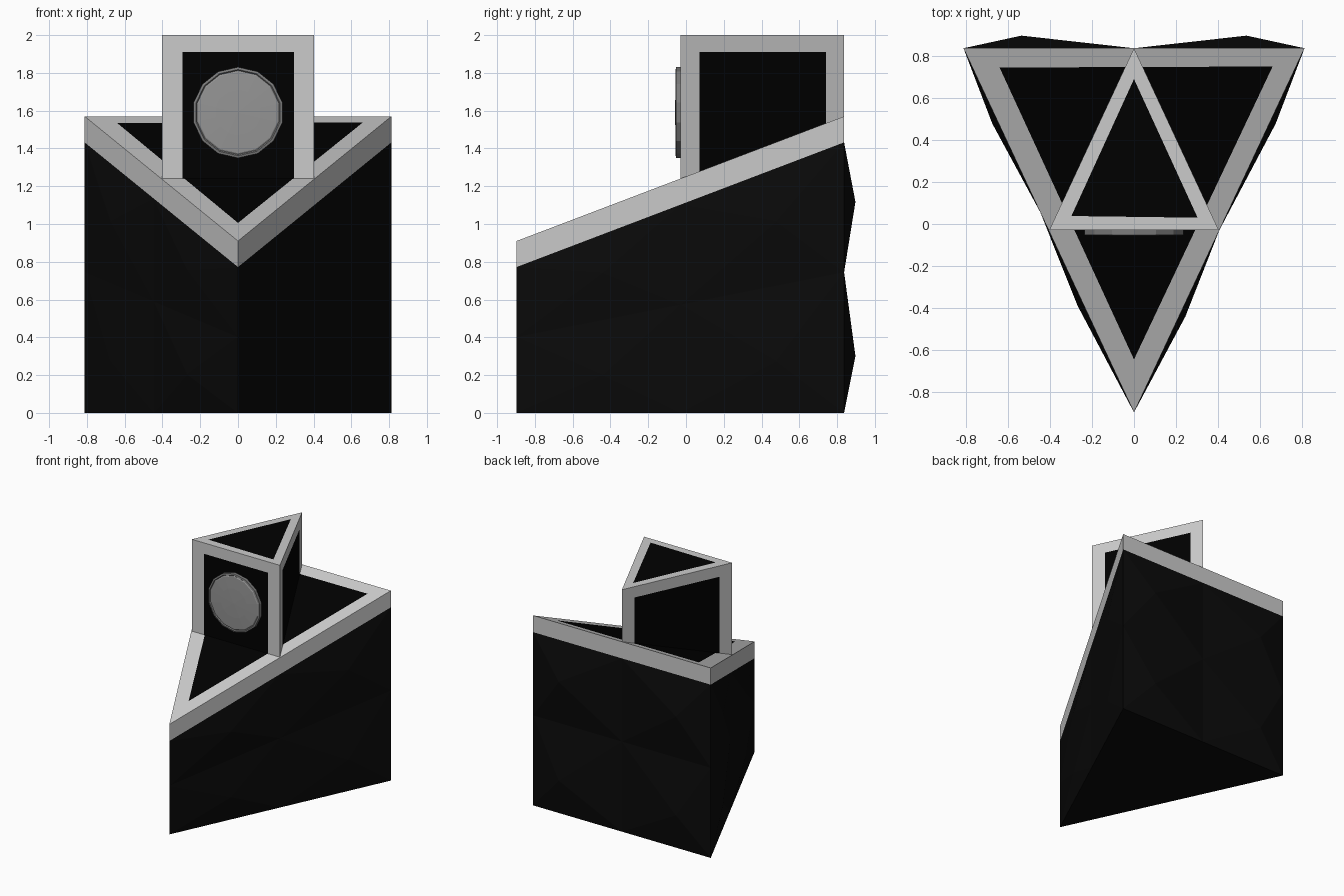
import bpy, bmesh, math
from mathutils import Vector

if "Cube" in bpy.data.objects:
    bpy.data.objects.remove(bpy.data.objects["Cube"])


def material(name, v):
    m = bpy.data.materials.new(name)
    m.diffuse_color = (v, v, v, 1)
    m.use_nodes = True
    m.node_tree.nodes["Principled BSDF"].inputs["Base Color"].default_value = m.diffuse_color
    return m


GREY = material("light grey frame", 0.6)
BLACK = material("black panel", 0.0)
BODY = material("near black body", 0.003)
LENS = material("lens grey", 0.3)
RIM = material("rim grey", 0.2)

BASE = [(0, -0.897), (0.812, 0.837), (-0.812, 0.837)]
TOWER = [(-0.403, -0.028), (0.403, -0.028), (0, 0.837)]
BAND = 0.138


def slope(y):
    # height of the slanted deck
    return 0.91 + (y + 0.897) * 0.66 / 1.734


def finish(name, bm, mats, fix=True):
    bmesh.ops.remove_doubles(bm, verts=bm.verts, dist=1e-4)
    if fix:
        bmesh.ops.recalc_face_normals(bm, faces=bm.faces)
    me = bpy.data.meshes.new(name)
    bm.to_mesh(me)
    bm.free()
    for m in mats:
        me.materials.append(m)
    ob = bpy.data.objects.new(name, me)
    bpy.context.collection.objects.link(ob)
    return ob


def face(bm, pts, mat=0):
    f = bm.faces.new([bm.verts.new(p) for p in pts])
    f.material_index = mat


def framed(bm, outer, inner):
    # grey border around a black panel
    n = len(outer)
    for i in range(n):
        j = (i + 1) % n
        face(bm, [outer[i], outer[j], inner[j], inner[i]])
    face(bm, inner, 1)


# body: three walls with shallow pyramid bumps
bm = bmesh.new()
VS = [0, 0.21, 0.52, 0.78, 1]
for k in range(3):
    a, b = Vector(BASE[k]), Vector(BASE[(k + 1) % 3])
    d = (b - a).normalized()
    out = Vector((d.y, -d.x))
    back = k == 1
    us = [0, 0.17, 0.5, 0.83, 1] if back else [0, 0.27, 0.5, 0.8, 1]
    if k == 2:
        us = [0, 0.2, 0.45, 0.7, 1]
    h = 0.06 if back else 0.028

    def point(i, j):
        p = a.lerp(b, us[i])
        z = VS[j] * (slope(p.y) - BAND)
        if i % 2 and j % 2:
            p = p + out * h
        return Vector((p.x, p.y, z))

    for i in range(4):
        for j in range(4):
            q = [point(i, j), point(i + 1, j), point(i + 1, j + 1), point(i, j + 1)]
            # split each cell along the diagonal leaving the bump
            s = 0 if (i + j) % 2 == 0 else 1
            q = q[s:] + q[:s]
            face(bm, q[:3])
            face(bm, [q[0], q[2], q[3]])
bmesh.ops.remove_doubles(bm, verts=bm.verts, dist=1e-4)
bmesh.ops.holes_fill(bm, edges=[e for e in bm.edges if e.is_boundary
                                and all(v.co.z < 1e-4 for v in e.verts)])
finish("body", bm, [BODY])

# deck: slanted band with a black triangular panel on top
bm = bmesh.new()
top = [Vector((x, y, slope(y))) for x, y in BASE]
low = [p - Vector((0, 0, BAND)) for p in top]
inner = [Vector((x, y, slope(y))) for x, y in [(0, -0.645), (0.66, 0.75), (-0.64, 0.745)]]
framed(bm, top, inner)
for i in range(3):
    j = (i + 1) % 3
    face(bm, [low[i], low[j], top[j], top[i]])
face(bm, low[::-1])
finish("deck", bm, [GREY, BLACK])

# tower: triangular prism, each wall a black panel reaching the deck
bm = bmesh.new()
top = [Vector((x, y, 2)) for x, y in TOWER]
low = [Vector((x, y, slope(y) - 0.01)) for x, y in TOWER]
framed(bm, top, [Vector(p) for p in [(-0.298, 0.038, 2), (0.303, 0.03, 2), (0, 0.69, 2)]])
for i in range(3):
    j = (i + 1) % 3
    u0, u1 = (0.137, 0.867) if i == 0 else (0.115, 0.888)
    if i == 2:
        u0, u1 = 0.112, 0.885
    drop = Vector((0, 0, 0.09))
    l0, l1 = low[i].lerp(low[j], u0), low[i].lerp(low[j], u1)
    t0 = top[i].lerp(top[j], u0) - drop
    t1 = top[i].lerp(top[j], u1) - drop
    face(bm, [low[i], l0, t0, top[i]])
    face(bm, [l1, low[j], top[j], t1])
    face(bm, [top[i], t0, t1, top[j]])
    face(bm, [l0, l1, t1, t0], 1)
face(bm, low[::-1])
finish("tower", bm, [GREY, BLACK])


# round lens on the tower front, lathed from short profiles
def lathe(name, profile, mat, n=14):
    bm = bmesh.new()

    def pt(r, y, k):
        t = 2 * math.pi * k / n
        return Vector((r * math.sin(t), y, 1.59 + r * math.cos(t)))

    for k in range(n):
        for (r0, y0), (r1, y1) in zip(profile, profile[1:]):
            q = [pt(r0, y0, k), pt(r0, y0, k + 1)]
            q += [pt(r1, y1, k + 1), pt(r1, y1, k)] if r1 > 0 else [pt(0, y1, k)]
            face(bm, q)
    return finish(name, bm, [mat])


lathe("lens_rim", [(0.241, -0.027), (0.241, -0.052), (0.228, -0.055),
                   (0.222, -0.048), (0.222, -0.027), (0.241, -0.027)], RIM)
lathe("lens", [(0.222, -0.048), (0.215, -0.052), (0.12, -0.056), (0, -0.058)], LENS)
